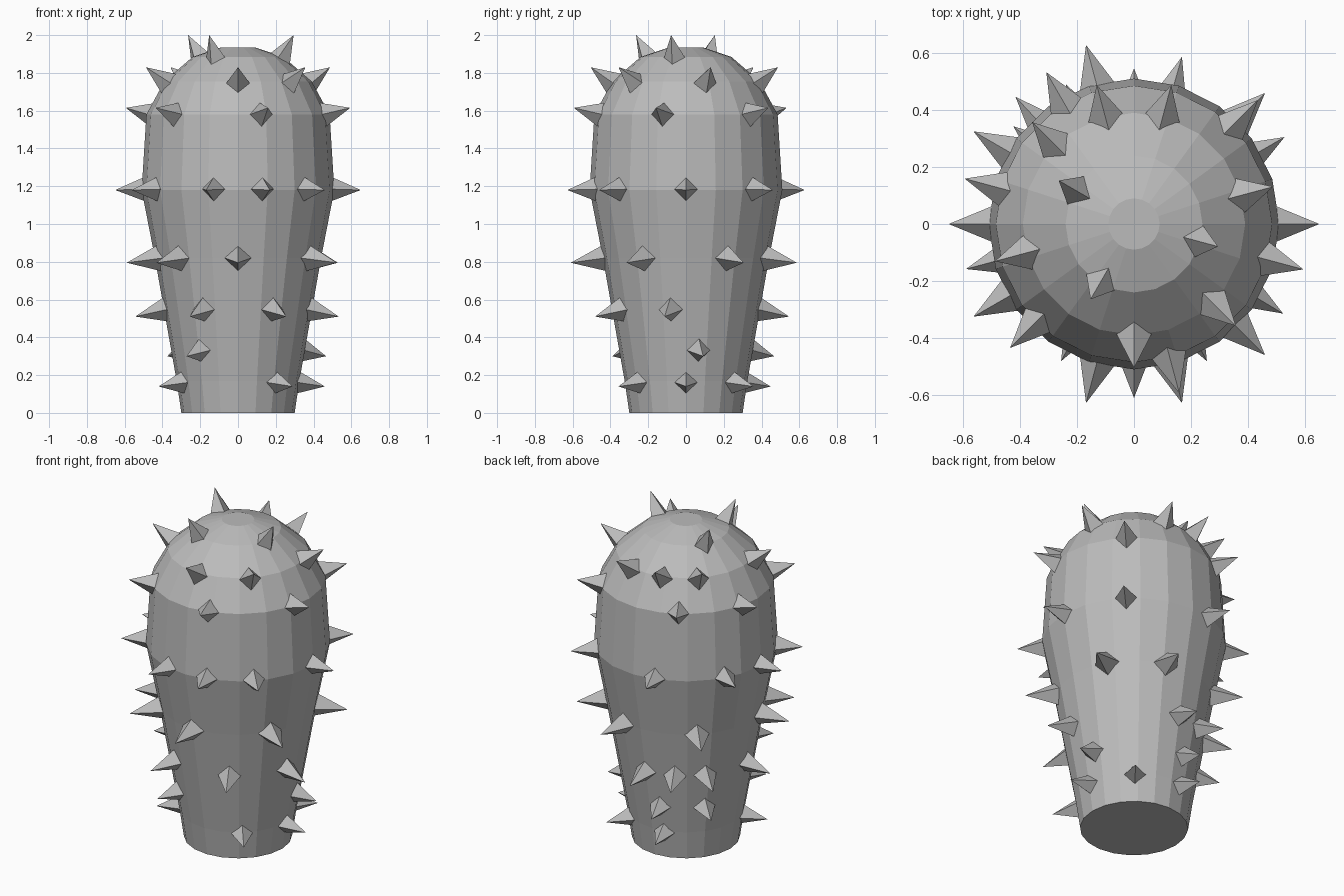
import bpy, bmesh, math
from mathutils import Vector

cube = bpy.data.objects.get("Cube")
if cube:
    bpy.data.objects.remove(cube, do_unlink=True)

SIDES = 20
SPIKE_RADIUS = 0.07

grey = bpy.data.materials.new("plain_grey")
grey.use_nodes = True
colour = (0.5, 0.5, 0.5, 1)
grey.diffuse_color = colour
grey.node_tree.nodes["Principled BSDF"].inputs["Base Color"].default_value = colour


def finish(bm, name):
    bmesh.ops.recalc_face_normals(bm, faces=bm.faces)
    mesh = bpy.data.meshes.new(name)
    bm.to_mesh(mesh)
    bm.free()
    mesh.materials.append(grey)
    obj = bpy.data.objects.new(name, mesh)
    bpy.context.collection.objects.link(obj)
    return obj


def polar(radius, z, angle):
    return Vector((radius * math.cos(angle), radius * math.sin(angle), z))


# Body: faceted lathe, narrow at the foot with a domed top
profile = [(0.30, 0), (0.325, 0.17), (0.44, 0.82), (0.51, 1.18),
           (0.485, 1.58), (0.39, 1.755), (0.24, 1.885), (0.09, 1.935)]
bm = bmesh.new()
rings = [[bm.verts.new(polar(r, z, math.tau * i / SIDES)) for i in range(SIDES)]
         for r, z in profile]
for low, high in zip(rings, rings[1:]):
    for i in range(SIDES):
        j = (i + 1) % SIDES
        bm.faces.new((low[i], low[j], high[j], high[i]))
bm.faces.new(rings[0])
bm.faces.new(rings[-1])
finish(bm, "body")


# Spikes: four-sided pyramids, one ring per level
def spike(bm, angle, base, tip):
    centre, apex = polar(*base, angle), polar(*tip, angle)
    axis = (apex - centre).normalized()
    side = Vector((-math.sin(angle), math.cos(angle), 0))
    up = axis.cross(side)
    corners = [bm.verts.new(centre + d * SPIKE_RADIUS) for d in (side, up, -side, -up)]
    point = bm.verts.new(apex)
    bm.faces.new(corners)
    for i in range(4):
        bm.faces.new((corners[i], corners[(i + 1) % 4], point))


# Each level: name, base (radius, height), tip (radius, height), angles
levels = [
    ("foot", (0.29, 0.165), (0.46, 0.14), (0, 51, 103, 204, -51)),
    ("ankle", (0.33, 0.335), (0.475, 0.30), (11, 101, 142, 235)),
    ("lower", (0.37, 0.55), (0.545, 0.51), (-12, 90, 116, 141, 184, -62, -118)),
    ("middle", (0.43, 0.82), (0.61, 0.795), (-90, -31, 30, 74, 133, 195, -135)),
    ("waist", (0.48, 1.185), (0.65, 1.18), (0, 45, 105, 150, 180, 210, -105, -75, -45)),
    ("shoulder", (0.455, 1.575), (0.615, 1.615), (-15, 45, 120, 165, -135, -75)),
    ("dome", (0.37, 1.735), (0.505, 1.83), (-90, -45, 15, 75, 105, 135, 195)),
    ("crown", (0.22, 1.855), (0.305, 2.0), (-15, 150, -120)),
]
for name, base, tip, angles in levels:
    bm = bmesh.new()
    for degrees in angles:
        spike(bm, math.radians(degrees), base, tip)
    finish(bm, name + "_spikes")
